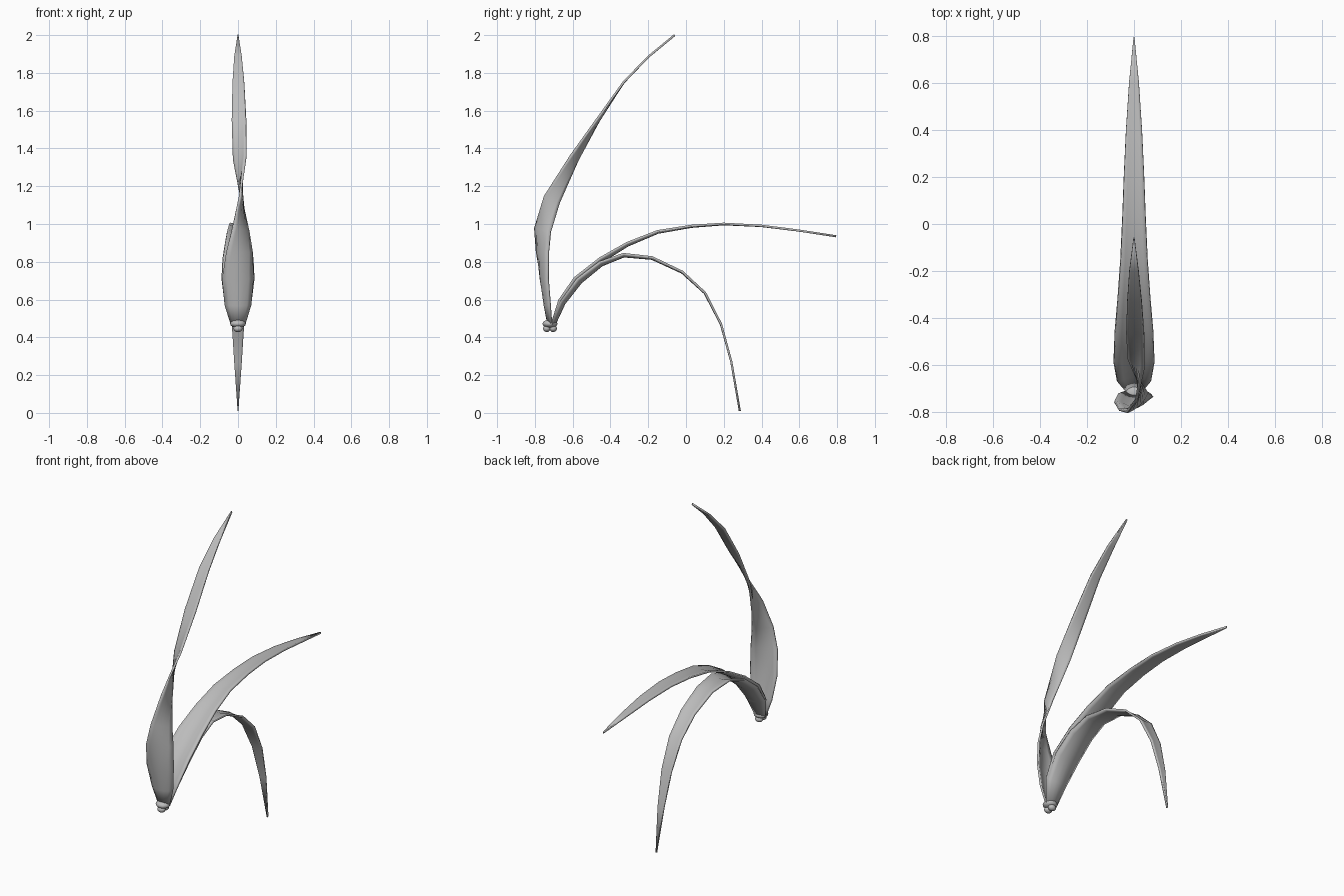
import bpy, bmesh, math
from mathutils import Vector

cube = bpy.data.objects.get("Cube")
if cube:
    bpy.data.objects.remove(cube, do_unlink=True)

# One plain grey for the whole plant
grey = bpy.data.materials.new("leaf grey")
grey.use_nodes = True
GREY = (0.5, 0.5, 0.5, 1)
grey.diffuse_color = GREY
grey.node_tree.nodes["Principled BSDF"].inputs["Base Color"].default_value = GREY


def finish(name, bm):
    mesh = bpy.data.meshes.new(name)
    bm.to_mesh(mesh)
    bm.free()
    mesh.materials.append(grey)
    mesh.polygons.foreach_set("use_smooth", [True] * len(mesh.polygons))
    obj = bpy.data.objects.new(name, mesh)
    bpy.context.collection.objects.link(obj)
    return obj


def leaf(name, spine, widths, opens, twist=None, shift=None, cup=0.45):
    """Loft a cupped blade along a spine in the side plane, twisting as it goes."""
    pts = [Vector((0, y, z)) for y, z in spine]
    last = len(pts) - 1
    across = 6
    side = Vector((1, 0, 0))
    bm = bmesh.new()
    rows = []
    for i, p in enumerate(pts):
        t = (pts[min(i + 1, last)] - pts[max(i - 1, 0)]).normalized()
        m = Vector((0, t.z, -t.y))
        a = math.radians(twist[i]) if twist else 0
        w = side * math.cos(a) + m * math.sin(a)
        n = (m * math.cos(a) - side * math.sin(a)) * opens
        centre = p + side * (shift[i] if shift else 0)
        # The channel is deepest near the base and flattens to the tip
        depth = cup * (1 - i / last) ** 1.5
        row = []
        for j in range(across + 1):
            s = 2 * j / across - 1
            row.append(bm.verts.new(centre + widths[i] * (w * s + n * depth * (s * s - 0.5))))
        rows.append(row)
    for r0, r1 in zip(rows, rows[1:]):
        for j in range(across):
            bm.faces.new((r0[j], r0[j + 1], r1[j + 1], r1[j]))
    bmesh.ops.recalc_face_normals(bm, faces=bm.faces)
    obj = finish(name, bm)
    thick = obj.modifiers.new("thickness", 'SOLIDIFY')
    thick.thickness = 0.011
    thick.offset = 0
    return obj


# Upright leaf, making a half turn on its way up
leaf("upright_leaf",
     [(-.72, .465), (-.735, .57), (-.755, .71), (-.768, .85), (-.762, .97), (-.71, 1.13),
      (-.59, 1.35), (-.465, 1.55), (-.33, 1.75), (-.2, 1.885), (-.06, 2)],
     [.035, .068, .082, .075, .06, .045, .04, .038, .031, .02, .002], 1,
     twist=[0, 2, 8, 24, 45, 82, 145, 170, 180, 180, 180],
     shift=[0, 0, 0, .01, .018, .02, .01, .005, .002, 0, 0])

# Two arching leaves sharing one outline
outline = [.035, .07, .085, .08, .068, .057, .049, .043, .034, .021, .002]
leaf("long_arching_leaf",
     [(-.705, .465), (-.66, .59), (-.58, .705), (-.45, .81), (-.31, .893), (-.15, .958),
      (.03, .988), (.2, 1), (.4, .99), (.6, .965), (.795, .935)], outline, -1)
leaf("drooping_leaf",
     [(-.705, .465), (-.655, .585), (-.565, .7), (-.45, .79), (-.33, .835), (-.18, .82),
      (-.02, .745), (.1, .635), (.185, .47), (.24, .27), (.285, .01)],
     [w * 0.95 for w in outline], -1)


# Rounded stem base: a collar over small knobs
def knob(name, loc, size):
    bm = bmesh.new()
    bmesh.ops.create_uvsphere(bm, u_segments=12, v_segments=8, radius=1)
    bmesh.ops.scale(bm, vec=size, verts=bm.verts)
    bmesh.ops.translate(bm, vec=loc, verts=bm.verts)
    finish(name, bm)


knob("stem_collar", (0, -.72, .472), (.042, .04, .022))
for label, y in (("front", -.737), ("back", -.703)):
    knob(label + "_stem_knob", (0, y, .446), (.024, .02, .018))
